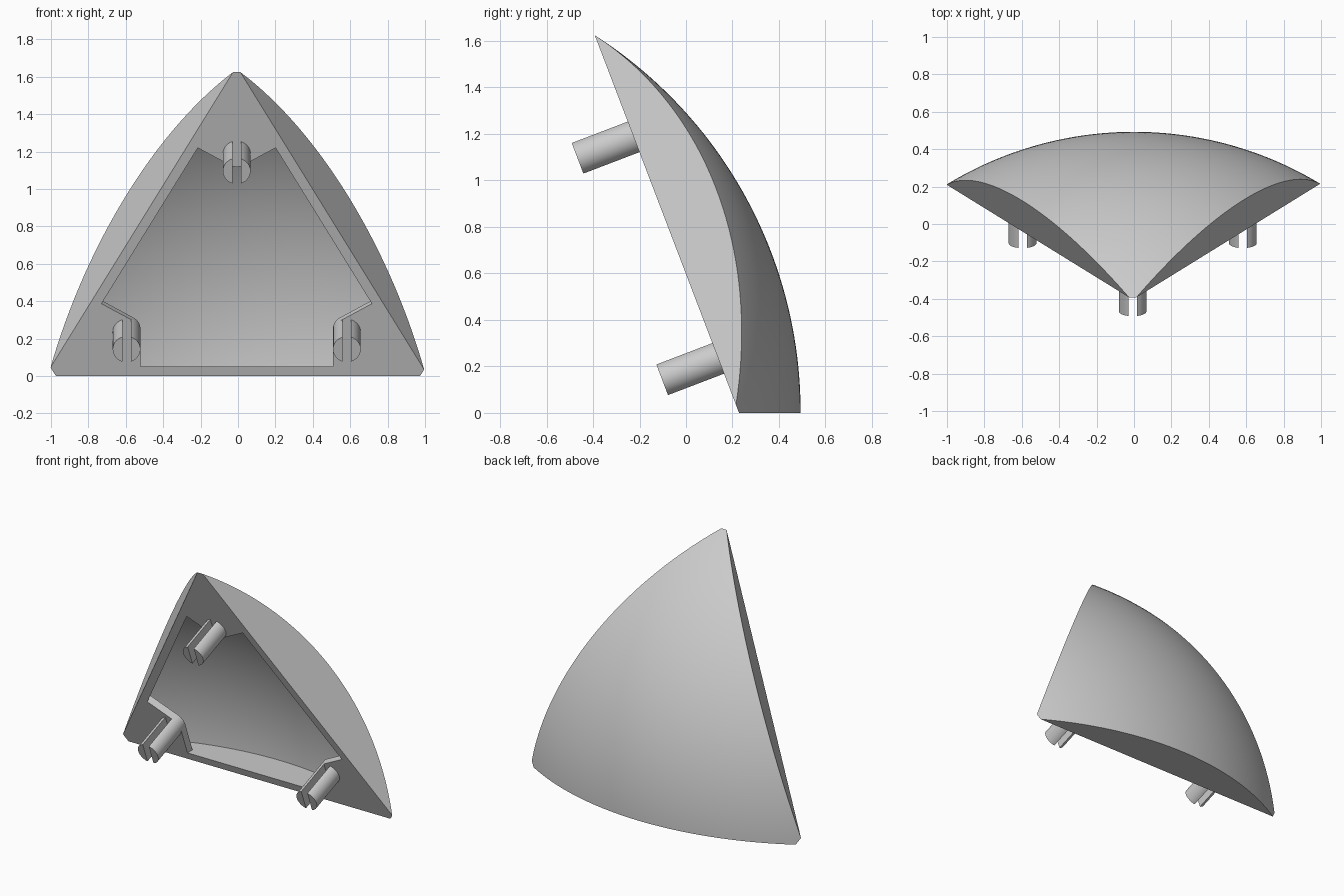
import bpy, bmesh
from math import radians, sin, cos, tan
from mathutils import Matrix, Vector

old = bpy.data.objects.get("Cube")
if old:
    bpy.data.objects.remove(old, do_unlink=True)

TILT = radians(20.905)      # lean of the front face, and of each side plane
RADIUS = 1.923              # outer sphere
FACE = 1.547                # sphere centre to flat front face
WALL = 0.05                 # shell, side wall and corner plate thickness
PIN_AT, PIN_R, PIN_LEN, SLOT = 0.68, 0.074, 0.258, 0.045
SPHERE_SHIFT = Vector((-0.007, 0.006, 0))

# Build space: Z runs out through the middle of the panel, Y up along its face
up = Vector((0, -sin(TILT), cos(TILT)))
out = Vector((0, cos(TILT), sin(TILT)))
PLACE = Matrix.Translation((-0.007, -1.428, 0)) @ Matrix(
    ((-1, up.x, out.x), (0, up.y, out.y), (0, up.z, out.z))).to_4x4()

grey = bpy.data.materials.new("light_grey")
grey.use_nodes = True
colour = (0.6, 0.6, 0.6, 1)
grey.diffuse_color = colour
grey.node_tree.nodes["Principled BSDF"].inputs["Base Color"].default_value = colour


def finish(bm, name):
    bmesh.ops.recalc_face_normals(bm, faces=bm.faces)
    bm.transform(PLACE)
    mesh = bpy.data.meshes.new(name)
    bm.to_mesh(mesh)
    bm.free()
    mesh.materials.append(grey)
    obj = bpy.data.objects.new(name, mesh)
    bpy.context.scene.collection.objects.link(obj)
    return obj


def cut(bm, point, normal):
    """Remove everything on the normal side of a plane and cap the hole."""
    res = bmesh.ops.bisect_plane(bm, geom=bm.verts[:] + bm.edges[:] + bm.faces[:],
                                 dist=1e-6, plane_co=point, plane_no=normal,
                                 clear_outer=True)
    edges = [e for e in res["geom_cut"]
             if isinstance(e, bmesh.types.BMEdge) and e.is_boundary]
    bmesh.ops.edgeloop_fill(bm, edges=edges)


def dome(name, radius, base, inset):
    """Three-sided piece of a sphere lying beyond a flat base."""
    bm = bmesh.new()
    bmesh.ops.create_uvsphere(bm, u_segments=144, v_segments=144, radius=radius,
                              matrix=Matrix.Translation(SPHERE_SHIFT))
    cut(bm, Vector((0, 0, base)), Vector((0, 0, -1)))
    for deg in (-90, 30, 150):
        a = radians(deg)
        n = Vector((cos(a) * cos(TILT), sin(a) * cos(TILT), -sin(TILT)))
        cut(bm, -n * inset, n)
    return finish(bm, name)


def prism(name, points, z0, z1):
    bm = bmesh.new()
    face = bm.faces.new([bm.verts.new((x, y, z0)) for x, y in points])
    res = bmesh.ops.extrude_face_region(bm, geom=[face])
    verts = [v for v in res["geom"] if isinstance(v, bmesh.types.BMVert)]
    bmesh.ops.translate(bm, verts=verts, vec=(0, 0, z1 - z0))
    return finish(bm, name)


def arc(cx, cy, start, end, steps):
    return [(cx + PIN_R * cos(radians(start + (end - start) * i / steps)),
             cy + PIN_R * sin(radians(start + (end - start) * i / steps)))
            for i in range(steps + 1)]


def turn(points, deg):
    c, s = cos(radians(deg)), sin(radians(deg))
    return [(x * c - y * s, x * s + y * c) for x, y in points]


def subtract(target, cutter):
    mod = target.modifiers.new("cut", "BOOLEAN")
    mod.operation, mod.solver, mod.object = "DIFFERENCE", "EXACT", cutter
    with bpy.context.temp_override(object=target, active_object=target):
        bpy.ops.object.modifier_apply(modifier=mod.name)
    bpy.data.objects.remove(cutter, do_unlink=True)


# Thin curved shell; flat plates close the three corners of its open front
shell = dome("shell", RADIUS, FACE, 0)
cavity = dome("cavity_cutter", RADIUS - WALL, FACE - 0.03, WALL)
plate = arc(0, PIN_AT, 240, 300, 10)
left, right = plate[0], plate[-1]
reach = 0.6
plate += [(right[0] + reach, right[1] + reach * tan(radians(30))), (0, 1.7),
          (left[0] - reach, left[1] + reach * tan(radians(30)))]
for deg in (0, 120, 240):
    subtract(cavity, prism("plate_cutter", turn(plate, deg), FACE - 0.2, FACE + WALL))
subtract(shell, cavity)
parts = [shell]

# Split mounting pins, each made of two halves with an upright slot between
half_angle = 72.0
for deg, label in ((0, "top"), (120, "right"), (240, "left")):
    cx, cy = turn([(0, PIN_AT)], deg)[0]
    for side, start in (("a", -half_angle), ("b", 180 - half_angle)):
        pts = arc(cx, cy, start, start + 2 * half_angle, 24)
        edge = cx + (SLOT / 2 if side == "a" else -SLOT / 2)
        pts[0] = (edge, pts[0][1])
        pts[-1] = (edge, pts[-1][1])
        parts.append(prism(f"{label}_pin_half_{side}", pts, FACE - PIN_LEN, FACE + 0.01))

# Smooth curved faces, keep the edges crisp
for obj in bpy.context.selected_objects:
    obj.select_set(False)
for obj in parts:
    obj.select_set(True)
bpy.context.view_layer.objects.active = shell
bpy.ops.object.shade_smooth_by_angle(angle=radians(30))
